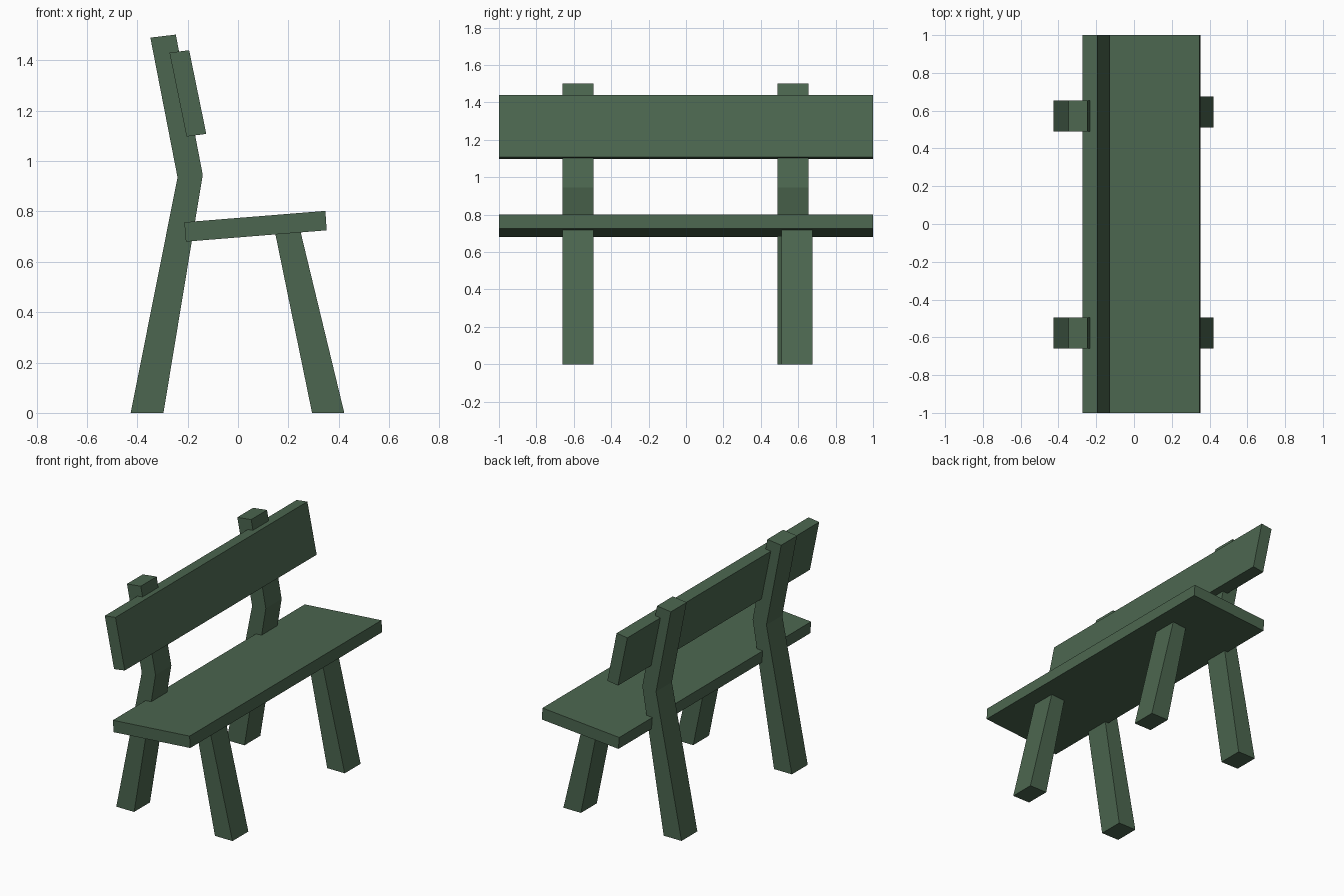
import bpy

if "Cube" in bpy.data.objects:
    bpy.data.objects.remove(bpy.data.objects["Cube"])

green = bpy.data.materials.new("dark green paint")
green.diffuse_color = (0.072, 0.134, 0.079, 1.0)
green.use_nodes = True
green.node_tree.nodes["Principled BSDF"].inputs["Base Color"].default_value = green.diffuse_color


def extrude_profile(name, profile, y0, y1):
    """Extrude a side profile of (x, z) points from y0 to y1."""
    n = len(profile)
    verts = [(x, y, z) for y in (y0, y1) for x, z in profile]
    faces = [tuple(range(n)), tuple(reversed(range(n, 2 * n)))]
    faces += [(i, i + n, (i + 1) % n + n, (i + 1) % n) for i in range(n)]
    mesh = bpy.data.meshes.new(name)
    mesh.from_pydata(verts, [], faces)
    mesh.materials.append(green)
    obj = bpy.data.objects.new(name, mesh)
    bpy.context.collection.objects.link(obj)
    return obj


# Long planks: tilted seat and leaning backrest
extrude_profile("seat", [(-0.207, 0.68), (0.352, 0.725), (0.347, 0.802), (-0.213, 0.757)], -1, 1)
extrude_profile("backrest", [(-0.204, 1.097), (-0.126, 1.108), (-0.194, 1.44), (-0.272, 1.43)], -1, 1)

# Bent rear posts carrying the backrest
post = [(-0.426, 0), (-0.296, 0), (-0.14, 0.945), (-0.247, 1.502), (-0.348, 1.49), (-0.24, 0.935)]
# Splayed front legs, ending just inside the seat
leg = [(0.294, 0), (0.422, 0), (0.247, 0.725), (0.147, 0.717)]

for side, post_y, leg_y in (("left", -0.66, -0.66), ("right", 0.49, 0.51)):
    extrude_profile("rear_post_" + side, post, post_y, post_y + 0.165)
    extrude_profile("front_leg_" + side, leg, leg_y, leg_y + 0.165)
